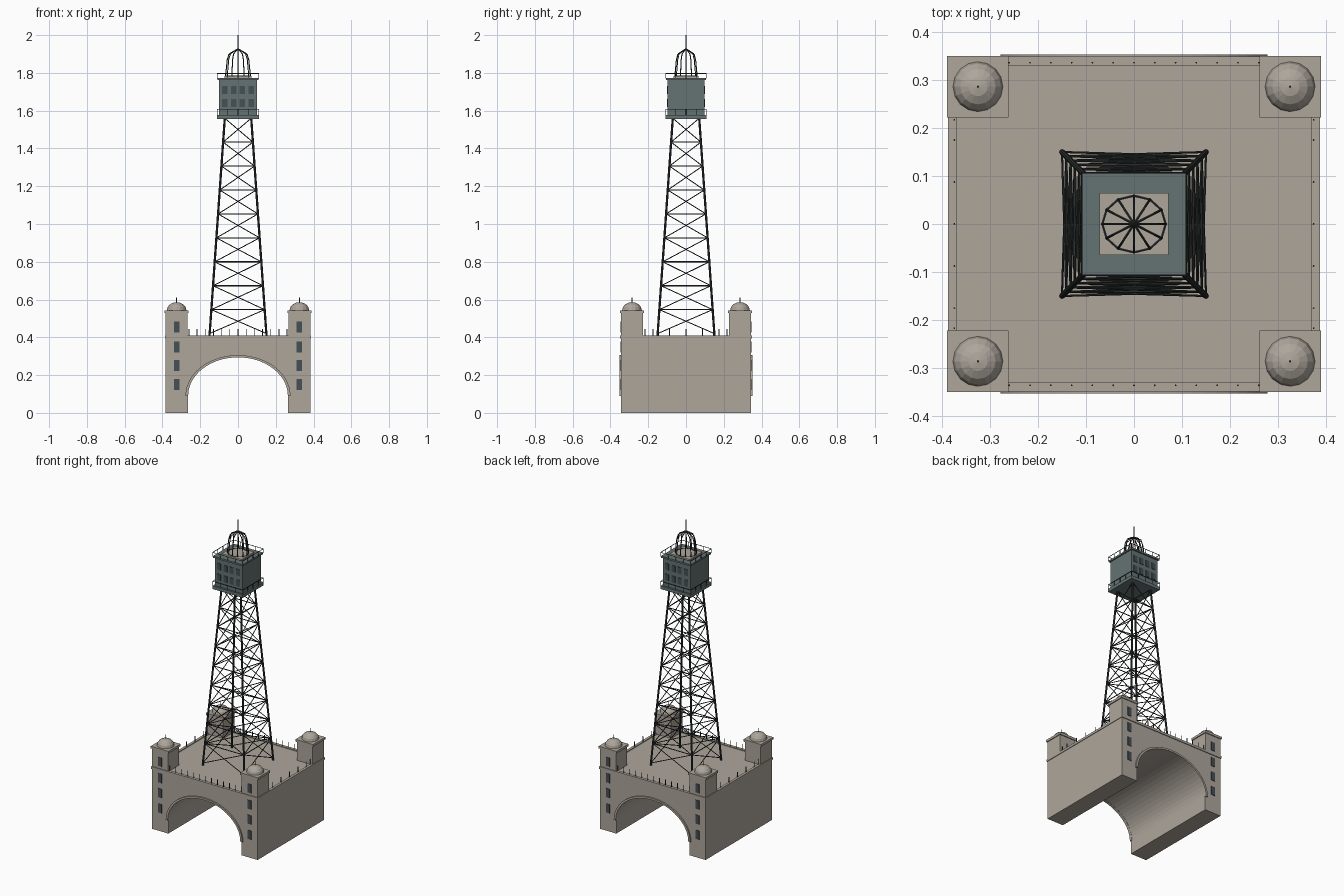
import bpy, bmesh
from math import sin, cos, pi
from mathutils import Vector, Matrix

if "Cube" in bpy.data.objects:
    bpy.data.objects.remove(bpy.data.objects["Cube"])


def material(name, rgb):
    m = bpy.data.materials.new(name)
    m.diffuse_color = (*rgb, 1)
    m.use_nodes = True
    m.node_tree.nodes["Principled BSDF"].inputs["Base Color"].default_value = m.diffuse_color
    return m


STONE = material("stone", (0.42, 0.38, 0.33))
IRON = material("iron", (0.03, 0.035, 0.035))
CABIN = material("cabin_paint", (0.13, 0.17, 0.17))
GLASS = material("glass", (0.06, 0.08, 0.09))


def finish(name, bm, mat):
    bmesh.ops.recalc_face_normals(bm, faces=bm.faces[:])
    me = bpy.data.meshes.new(name)
    bm.to_mesh(me)
    bm.free()
    me.materials.append(mat)
    ob = bpy.data.objects.new(name, me)
    bpy.context.scene.collection.objects.link(ob)
    return ob


def add_box(bm, x0, x1, y0, y1, z0, z1):
    m = Matrix.Translation(((x0 + x1) / 2, (y0 + y1) / 2, (z0 + z1) / 2))
    bmesh.ops.create_cube(bm, size=1, matrix=m @ Matrix.Diagonal((x1 - x0, y1 - y0, z1 - z0, 1)))


def add_bar(bm, a, b, r, sides=6, r2=None):
    a, b = Vector(a), Vector(b)
    d = b - a
    m = Matrix.Translation((a + b) / 2) @ d.to_track_quat('Z', 'Y').to_matrix().to_4x4()
    bmesh.ops.create_cone(bm, cap_ends=True, segments=sides, radius1=r,
                          radius2=r if r2 is None else r2, depth=d.length, matrix=m)


def add_profile(bm, pts, y0, y1):
    face = bm.faces.new([bm.verts.new((x, y0, z)) for x, z in pts])
    ext = bmesh.ops.extrude_face_region(bm, geom=[face], use_keep_orig=True)
    bmesh.ops.translate(bm, vec=(0, y1 - y0, 0),
                        verts=[g for g in ext["geom"] if isinstance(g, bmesh.types.BMVert)])


def arch(a, h, n=28):
    return [(-a * cos(pi * i / n), 0.09 + h * sin(pi * i / n)) for i in range(n + 1)]


CORNERS = [(1, 1), (-1, 1), (-1, -1), (1, -1)]
HX, HY, DECK = 0.383, 0.344, 0.405

# Arched stone base
bm = bmesh.new()
add_profile(bm, [(-HX, 0), (-0.265, 0)] + arch(0.265, 0.205)
            + [(0.265, 0), (HX, 0), (HX, DECK), (-HX, DECK)], -HY, HY)
finish("arched_base", bm, STONE)

# Arch mouldings on both fronts
bm = bmesh.new()
for s in (-1, 1):
    add_profile(bm, arch(0.278, 0.216) + arch(0.264, 0.204)[::-1], s * 0.335, s * 0.353)
finish("arch_trim", bm, STONE)

# Thin cornice along the deck edge
bm = bmesh.new()
for s in (-1, 1):
    add_box(bm, -0.386, 0.386, s * 0.349, s * 0.33, 0.395, 0.41)
    add_box(bm, s * 0.387, s * 0.37, -0.345, 0.345, 0.395, 0.41)
finish("cornice", bm, STONE)

# Corner turrets with caps, domes and finials
turrets, domes, finials = bmesh.new(), bmesh.new(), bmesh.new()
for sx, sy in CORNERS:
    x, y = sx * 0.325, sy * 0.286
    add_box(turrets, x - 0.058, x + 0.058, y - 0.058, y + 0.058, 0.39, 0.53)
    add_box(turrets, x - 0.064, x + 0.064, y - 0.064, y + 0.064, 0.528, 0.543)
    bmesh.ops.create_uvsphere(domes, u_segments=16, v_segments=8, radius=1,
                              matrix=Matrix.Translation((x, y, 0.543)) @ Matrix.Diagonal((0.052, 0.052, 0.043, 1)))
    add_bar(finials, (x, y, 0.58), (x, y, 0.61), 0.0025)
bmesh.ops.bisect_plane(domes, geom=domes.verts[:] + domes.edges[:] + domes.faces[:],
                       plane_co=(0, 0, 0.542), plane_no=(0, 0, -1), clear_outer=True)
finish("turrets", turrets, STONE)
finish("turret_domes", domes, STONE)
finish("turret_finials", finials, IRON)

# Narrow windows in the turret fronts and backs
bm = bmesh.new()
for sx, sy in CORNERS:
    for z in (0.15, 0.25, 0.348, 0.455):
        add_box(bm, sx * 0.325 - 0.014, sx * 0.325 + 0.014, sy * 0.338, sy * 0.347, z - 0.029, z + 0.029)
finish("base_windows", bm, GLASS)

# Spikes around the deck
bm = bmesh.new()
for s in (-1, 1):
    for i in range(-6, 7):
        add_bar(bm, (i * 0.0433, s * 0.336, 0.4), (i * 0.0433, s * 0.336, 0.445), 0.002, 5)
    for y in (-0.217, -0.175, -0.0875, 0, 0.0875, 0.175, 0.217):
        add_bar(bm, (s * 0.374, y, 0.4), (s * 0.374, y, 0.445), 0.002, 5)
finish("deck_spikes", bm, IRON)


# Lattice tower
def leg_point(c, t):
    w = 0.15 - 0.08 * t
    return Vector((c[0] * w, c[1] * w, 0.42 + 1.14 * t))


legs, lattice = bmesh.new(), bmesh.new()
BAYS = 9
for k, c in enumerate(CORNERS):
    n = CORNERS[(k + 1) % 4]
    foot = leg_point(c, 0)
    add_bar(legs, foot - Vector((0, 0, 0.018)), foot, 0.006)
    add_bar(legs, foot, leg_point(c, 1), 0.006, 8)
    for i in range(BAYS):
        lo, hi = i / BAYS, (i + 1) / BAYS
        add_bar(lattice, leg_point(c, hi), leg_point(n, hi), 0.003)
        add_bar(lattice, leg_point(c, lo), leg_point(n, hi), 0.0025)
        add_bar(lattice, leg_point(n, lo), leg_point(c, hi), 0.0025)
finish("tower_legs", legs, IRON)
finish("tower_lattice", lattice, IRON)

# Cabin with floor platform and roof slab
bm = bmesh.new()
add_box(bm, -0.1, 0.1, -0.097, 0.097, 1.57, 1.77)
add_box(bm, -0.11, 0.11, -0.108, 0.108, 1.557, 1.578)
add_box(bm, -0.108, 0.108, -0.106, 0.106, 1.762, 1.773)
finish("cabin", bm, CABIN)

# Cabin windows, front and back
bm = bmesh.new()
for s in (-1, 1):
    for x in (-0.07, -0.023, 0.023, 0.07):
        for z in (1.64, 1.71):
            add_box(bm, x - 0.014, x + 0.014, s * 0.094, s * 0.1, z - 0.021, z + 0.021)
finish("cabin_windows", bm, GLASS)

# Gallery railings round the platform and the roof
bm = bmesh.new()
for z0, z1 in ((1.575, 1.607), (1.77, 1.797)):
    for k, c in enumerate(CORNERS):
        a = Vector((c[0] * 0.109, c[1] * 0.107, 0))
        n = CORNERS[(k + 1) % 4]
        b = Vector((n[0] * 0.109, n[1] * 0.107, 0))
        add_bar(bm, a + Vector((0, 0, z1)), b + Vector((0, 0, z1)), 0.002)
        for i in range(4):
            p = a.lerp(b, i / 4)
            add_bar(bm, p + Vector((0, 0, z0)), p + Vector((0, 0, z1)), 0.0018)
finish("gallery_railings", bm, IRON)

# Lantern plinth
bm = bmesh.new()
add_box(bm, -0.072, 0.072, -0.065, 0.065, 1.77, 1.783)
finish("lantern_plinth", bm, STONE)

# Lantern cage: twelve bent ribs, foot ring and mast
bm = bmesh.new()
RIB = [(1, 1.783), (0.86, 1.87), (0.72, 1.9), (0, 1.928)]


def rib_point(k, r, z):
    return (0.066 * r * cos(k * pi / 6), 0.059 * r * sin(k * pi / 6), z)


for k in range(12):
    for p, q in zip(RIB, RIB[1:]):
        add_bar(bm, rib_point(k, *p), rib_point(k, *q), 0.0028)
    add_bar(bm, rib_point(k, *RIB[0]), rib_point(k + 1, *RIB[0]), 0.0028)
add_bar(bm, (0, 0, 1.92), (0, 0, 2.0), 0.003, 8, 0.002)
finish("lantern_cage", bm, IRON)
